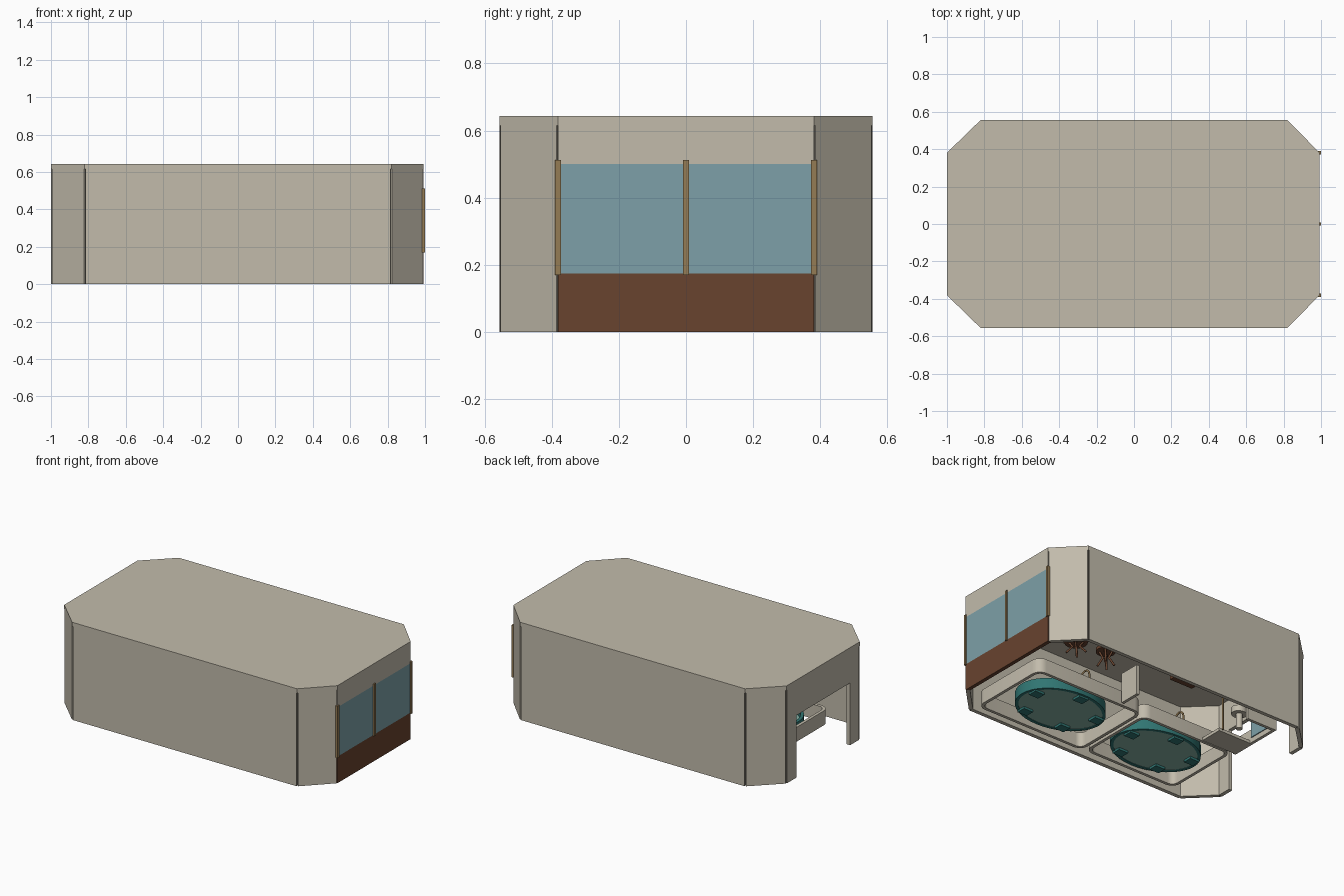
import bpy, bmesh, math
from mathutils import Vector

if "Cube" in bpy.data.objects:
    bpy.data.objects.remove(bpy.data.objects["Cube"])


def mat(name, col):
    m = bpy.data.materials.new(name)
    m.diffuse_color = (*col, 1)
    m.use_nodes = True
    m.node_tree.nodes["Principled BSDF"].inputs["Base Color"].default_value = m.diffuse_color
    return m


WALL = mat("warm_plaster", (0.54, 0.50, 0.41))
GLASS = mat("blue_glass", (0.205, 0.352, 0.392))
WOOD = mat("brown_wood", (0.14, 0.057, 0.028))
GOLD = mat("bronze_frame", (0.30, 0.20, 0.09))
TEAL = mat("teal_tub", (0.03, 0.18, 0.17))
WATER = mat("pale_water", (0.24, 0.43, 0.37))
SEAM = mat("dark_seam", (0.10, 0.09, 0.075))


def finish(name, bm, m, smooth=False):
    bmesh.ops.recalc_face_normals(bm, faces=bm.faces)
    me = bpy.data.meshes.new(name)
    bm.to_mesh(me)
    bm.free()
    o = bpy.data.objects.new(name, me)
    bpy.context.collection.objects.link(o)
    me.materials.append(m)
    if smooth:
        bpy.ops.object.select_all(action='DESELECT')
        o.select_set(True)
        bpy.context.view_layer.objects.active = o
        bpy.ops.object.shade_smooth_by_angle(angle=math.radians(35))
    return o


def prism(name, pts, z0, z1, m, hole=None, smooth=False):
    """Extruded outline; with a hole of equal point count it becomes a ring."""
    bm = bmesh.new()
    n = len(pts)
    loops = [[bm.verts.new((x, y, z)) for x, y in ring]
             for ring in ([pts, hole] if hole else [pts]) for z in (z0, z1)]
    for k in range(0, len(loops), 2):
        a, b = loops[k], loops[k + 1]
        for i in range(n):
            bm.faces.new((a[i], a[(i + 1) % n], b[(i + 1) % n], b[i]))
    if hole:
        for a, b in ((loops[0], loops[2]), (loops[1], loops[3])):
            for i in range(n):
                bm.faces.new((a[i], a[(i + 1) % n], b[(i + 1) % n], b[i]))
    else:
        bm.faces.new(loops[0])
        bm.faces.new(loops[1])
    return finish(name, bm, m, smooth)


def box(name, x0, x1, y0, y1, z0, z1, m):
    return prism(name, [(x0, y0), (x1, y0), (x1, y1), (x0, y1)], z0, z1, m)


def oval(cx, cy, a, b, n=40):
    return [(cx + a * math.cos(2 * math.pi * i / n), cy + b * math.sin(2 * math.pi * i / n))
            for i in range(n)]


def rounded(x0, x1, y0, y1, r):
    pts = []
    for cx, cy, s in ((x1 - r, y1 - r, 0), (x0 + r, y1 - r, 90),
                      (x0 + r, y0 + r, 180), (x1 - r, y0 + r, 270)):
        for k in range(7):
            t = math.radians(s + 15 * k)
            pts.append((cx + r * math.cos(t), cy + r * math.sin(t)))
    return pts


def tube(name, pts, r, m):
    cu = bpy.data.curves.new(name, 'CURVE')
    cu.dimensions = '3D'
    cu.bevel_depth, cu.bevel_resolution, cu.use_fill_caps = r, 2, True
    s = cu.splines.new('POLY')
    s.points.add(len(pts) - 1)
    for p, q in zip(s.points, pts):
        p.co = (*q, 1)
    o = bpy.data.objects.new(name, cu)
    bpy.context.collection.objects.link(o)
    cu.materials.append(m)


# Shell: flat octagonal roof over separate wall panels
XR, XL, CX, Y, CY, T, ZW = 0.992, -1.0, 0.82, 0.556, 0.381, 0.025, 0.615
OCT = [(XR, -CY), (XR, CY), (CX, Y), (-CX, Y), (XL, CY), (XL, -CY), (-CX, -Y), (CX, -Y)]
prism("roof", OCT, ZW, 0.643, WALL)


def panel(name, a, b, m=WALL, z0=0.0, z1=ZW, gap=0.006):
    a, b = Vector(a), Vector(b)
    d = (b - a).normalized()
    n = Vector((-d.y, d.x)) * T          # points inward for the outline order
    a, b = a + d * gap, b - d * gap
    return prism(name, [a, b, b + n, a + n], z0, z1, m)


for nm, i in (("right_back_corner_wall", 1), ("back_wall", 2), ("left_back_corner_wall", 3),
              ("left_front_corner_wall", 5), ("front_wall", 6), ("right_front_corner_wall", 7)):
    panel(nm, OCT[i], OCT[(i + 1) % 8])
# Recessed joints between the panels
for x, y in OCT:
    d = Vector((x, y)).normalized() * 0.014
    px, py = x - d.x, y - d.y
    box("corner_joint", px - .007, px + .007, py - .007, py + .007, 0, ZW, SEAM)

# Doorway wall: two jambs and a lintel
for s in (-1, 1):
    y0, y1 = sorted((s * 0.28, s * (CY - .006)))
    box("door_jamb", XL, XL + T, y0, y1, 0, 0.41, WALL)
box("door_lintel", XL, XL + T, -CY + .006, CY - .006, 0.41, ZW, WALL)

# Window wall: wood base, glazing, plaster header, bronze posts
box("window_base", XR - T, XR, -CY, CY, 0, 0.175, WOOD)
box("window_glass", XR - T, XR, -CY, CY, 0.175, 0.5, GLASS)
box("window_header", XR - T, XR, -CY, CY, 0.5, ZW, WALL)
for y in (-CY, 0, CY):
    box("window_post", XR - T - .008, 1.0, y - .009, y + .009, 0.17, 0.513, GOLD)


# Bath surrounds with oval tubs
def bath(x0, x1, y0, y1, cx, cy):
    prism("bath_surround", rounded(x0, x1, y0, y1, .06), 0, 0.095, WALL,
          rounded(x0 + .02, x1 - .02, y0 + .02, y1 - .02, .04), True)
    prism("tub_wall", oval(cx, cy, .30, .225), .015, .085, TEAL, oval(cx, cy, .28, .205), True)
    prism("tub_floor", oval(cx, cy, .285, .21), .018, .04, WATER)
    for k in range(5):
        t = math.radians(20 + 72 * k)
        fx, fy = cx + .25 * math.cos(t), cy + .18 * math.sin(t)
        box("tub_foot", fx - .035, fx + .035, fy - .03, fy + .03, 0.003, .02, TEAL)
    arc = [(cx, y1 - .03 - .04 * (1 - math.cos(math.radians(a))),
            .14 + .04 * math.sin(math.radians(a))) for a in range(0, 181, 30)]
    tube("tub_faucet", [(cx, y1 - .03, .09)] + arc, .006, GOLD)


bath(0.0, 0.81, -0.49, 0.08, 0.39, -0.22)
bath(-0.71, -0.02, -0.48, 0.06, -0.36, -0.23)


# Round-backed armchair and small round table by the window
def ring_arc(cx, cy, r0, r1, a0, a1, n=12):
    ang = [math.radians(a0 + (a1 - a0) * i / n) for i in range(n + 1)]
    return ([(cx + r1 * math.cos(t), cy + r1 * math.sin(t)) for t in ang]
            + [(cx + r0 * math.cos(t), cy + r0 * math.sin(t)) for t in reversed(ang)])


def pedestal(kind, cx, cy, r, h):
    prism(kind + "_top", oval(cx, cy, r, r, 24), h - .02, h, WOOD, smooth=True)
    for k in range(4):
        t = math.pi / 4 + k * math.pi / 2
        c, s = math.cos(t), math.sin(t)
        tube(kind + "_leg", [(cx + r * .85 * c, cy + r * .85 * s, .005),
                             (cx + r * .3 * c, cy + r * .3 * s, h * .5),
                             (cx + r * .7 * c, cy + r * .7 * s, h - .01)], .007, WOOD)


pedestal("armchair_seat", 0.77, 0.38, 0.07, 0.09)
arc = ring_arc(0.77, 0.38, .06, .075, -45, 135)
bm = bmesh.new()
n = len(arc) // 2
v = [[bm.verts.new((x, y, z)) for x, y in arc] for z in (.07, .18)]
for i in range(2 * n):
    j = (i + 1) % (2 * n)
    bm.faces.new((v[0][i], v[0][j], v[1][j], v[1][i]))
for lay in v:
    for i in range(n - 1):
        bm.faces.new((lay[i], lay[i + 1], lay[2 * n - 2 - i], lay[2 * n - 1 - i]))
finish("armchair_back", bm, WOOD, True)
pedestal("side_table", 0.53, 0.37, 0.06, 0.12)

# Cabinet against the back wall and a low screen
box("wall_cabinet", -0.09, 0.08, 0.43, Y - T, 0.05, 0.2, WOOD)
box("screen", 0.16, 0.18, 0.10, 0.24, 0.0, 0.2, WALL)

# Washroom: partition, shower tray, basin, mirror and shower pipe
box("partition_side", -0.74, -0.72, 0.06, 0.44, 0, 0.09, WALL)
box("partition_back", -0.74, -0.52, 0.42, 0.44, 0, 0.09, WALL)
box("shower_tray", -0.72, -0.48, 0.065, 0.22, 0.0, 0.02, WALL)
box("mirror", -0.718, -0.712, 0.24, 0.38, 0.03, 0.2, GLASS)
prism("basin_stem", oval(-.56, .31, .02, .02, 16), 0, .1, WALL, smooth=True)
prism("basin_bowl", oval(-.56, .31, .05, .045, 24), .1, .14, WALL, oval(-.56, .31, .04, .035, 24), True)
prism("basin_floor", oval(-.56, .31, .045, .04, 24), .1, .11, WALL)
tube("shower_pipe", [(-.5, .23, .01), (-.5, .23, .26), (-.52, .21, .29), (-.56, .17, .28)], .006, GOLD)
